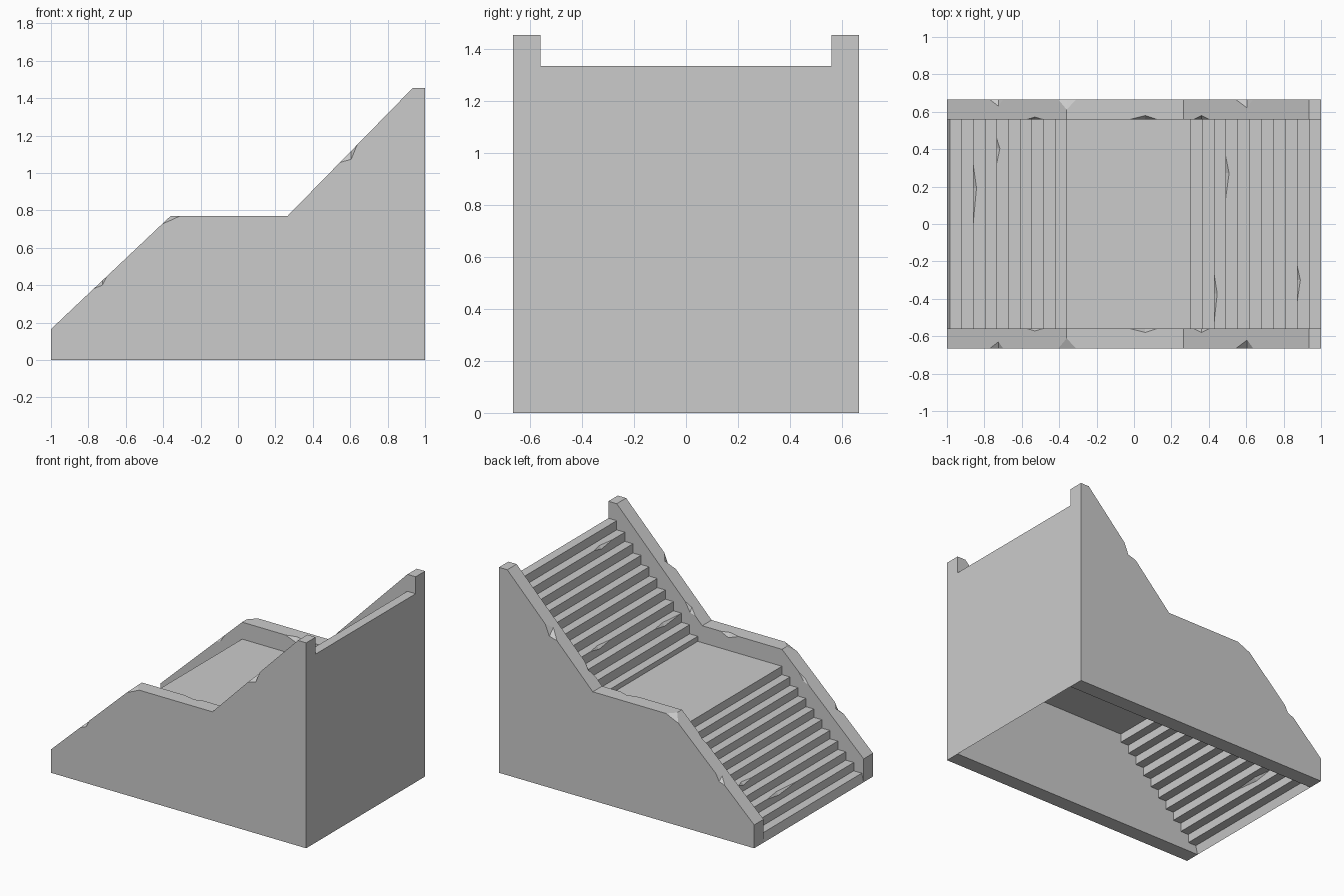
import bpy, bmesh
from mathutils import Vector

if "Cube" in bpy.data.objects:
    bpy.data.objects.remove(bpy.data.objects["Cube"], do_unlink=True)

stone = bpy.data.materials.new("grey stone")
stone.use_nodes = True
GREY = (0.6, 0.6, 0.6, 1)
stone.diffuse_color = GREY
stone.node_tree.nodes["Principled BSDF"].inputs["Base Color"].default_value = GREY

INNER, OUTER = 0.56, 0.665


def add_object(name, bm):
    bmesh.ops.recalc_face_normals(bm, faces=bm.faces)
    mesh = bpy.data.meshes.new(name)
    bm.to_mesh(mesh)
    bm.free()
    mesh.materials.append(stone)
    obj = bpy.data.objects.new(name, mesh)
    bpy.context.scene.collection.objects.link(obj)
    return obj


def prism(name, profile, y0, y1):
    """Extrude an x/z outline along y."""
    bm = bmesh.new()
    face = bm.faces.new([bm.verts.new((x, y0, z)) for x, z in profile])
    out = bmesh.ops.extrude_face_region(bm, geom=[face])
    bmesh.ops.translate(bm, vec=(0, y1 - y0, 0),
                        verts=[v for v in out["geom"] if isinstance(v, bmesh.types.BMVert)])
    return add_object(name, bm)


def carve(obj, chips):
    """Break small wedges off edges: a, b lie on the edge, p and q on its two faces."""
    bm = bmesh.new()
    for a, b, p, q, away in chips:
        a, b, p, q, away = map(Vector, (a, b, p, q, away))
        points = [a, b, p + (p - q) * 0.3, q + (q - p) * 0.3, (a + b) / 2 + away]
        bmesh.ops.convex_hull(bm, input=[bm.verts.new(c) for c in points])
    cutter = add_object("chip_cutter", bm)
    cutter.hide_render = True
    mod = obj.modifiers.new("chips", "BOOLEAN")
    mod.operation, mod.solver, mod.object = "DIFFERENCE", "EXACT", cutter
    bpy.context.view_layer.update()
    result = bpy.data.meshes.new_from_object(obj.evaluated_get(bpy.context.evaluated_depsgraph_get()))
    obj.modifiers.clear()
    obj.data = result
    bpy.data.objects.remove(cutter, do_unlink=True)


# Side walls with chipped upper edges
wall = [(-1, 0), (1, 0), (1, 1.455), (0.935, 1.455), (0.265, 0.77), (-0.36, 0.77), (-1, 0.165)]


def wall_top(x):
    if x < -0.36:
        return 0.165 + (x + 1) * 0.605 / 0.64
    return 0.77 if x < 0.265 else 0.77 + (x - 0.265) * 0.685 / 0.67


# start x, end x, middle x, drop on the side, depth into the top
outer_chips = [(-0.77, -0.70, -0.725, 0.025, 0.035), (-0.405, -0.31, -0.357, 0.022, 0.05),
               (0.545, 0.637, 0.605, 0.045, 0.045)]
inner_chips = [(-0.57, -0.49, -0.53, 0.02, 0.012), (-0.02, 0.12, 0.06, 0.03, 0.02),
               (0.32, 0.40, 0.36, 0.03, 0.02)]

for name, side in (("right_wall", -1), ("left_wall", 1)):
    obj = prism(name, wall, side * INNER, side * OUTER)
    chips = []
    for edge, out, group in ((OUTER, 1, outer_chips), (INNER, -1, inner_chips)):
        y = side * edge
        for x0, x1, xm, drop, depth in group:
            chips.append(((x0, y, wall_top(x0)), (x1, y, wall_top(x1)),
                          (xm, y, wall_top(xm) - drop),
                          (xm, y - side * out * depth, wall_top(xm)),
                          (0, side * out * 0.05, 0.05)))
    carve(obj, chips)

# Two flights and a landing
lower = [(-0.985 + 0.0625 * i, 0.06 + 0.059 * i) for i in range(11)]
upper = [(0.30 + 0.0635 * i, 0.686 + 0.0649 * i) for i in range(11)]
profile = [(-1, 0), lower[0]]
noses = lower + upper
for (x0, z0), (x1, z1) in zip(noses, noses[1:]):
    profile += [(x1, z0), (x1, z1)]
profile += [(1, noses[-1][1]), (1, 0)]
stairs = prism("stairs", profile, -INNER, INNER)

# Worn step edges
worn = [(lower[2], 0.0, 0.32), (lower[4], 0.32, 0.46), (upper[3], 0.14, 0.36),
        (upper[2], -0.54, -0.26), (upper[9], -0.42, -0.22)]
chips = []
for (x, z), y0, y1 in worn:
    ym = y0 * 0.4 + y1 * 0.6
    chips.append(((x, y0, z), (x, y1, z), (x, ym, z - 0.02), (x + 0.018, ym, z), (-0.03, 0, 0.03)))
carve(stairs, chips)

# Leave the stairs hollow and open underneath
bm = bmesh.new()
bm.from_mesh(stairs.data)
hidden = [f for f in bm.faces
          if all(abs(v.co.z) < 1e-4 for v in f.verts)
          or all(abs(abs(v.co.y) - INNER) < 1e-4 for v in f.verts) and abs(f.normal.y) > 0.9]
bmesh.ops.delete(bm, geom=hidden, context="FACES")
bm.to_mesh(stairs.data)
bm.free()
